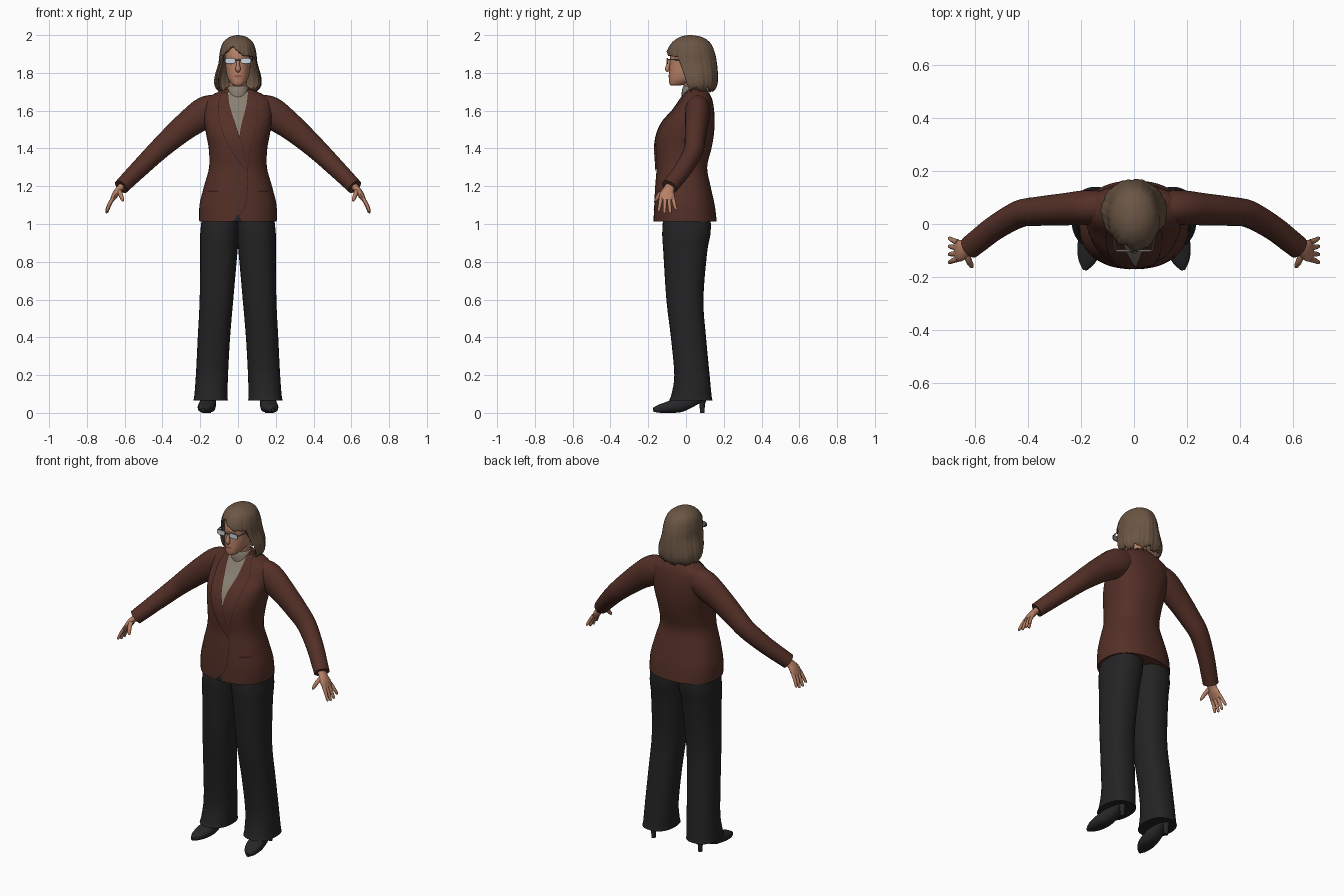
import bpy, math
from mathutils import Vector
from mathutils.bvhtree import BVHTree
import bmesh

if "Cube" in bpy.data.objects:
    bpy.data.objects.remove(bpy.data.objects["Cube"])

X, Y, Z = Vector((1, 0, 0)), Vector((0, 1, 0)), Vector((0, 0, 1))


def material(name, r, g, b):
    m = bpy.data.materials.new(name)
    m.diffuse_color = (r, g, b, 1)
    m.use_nodes = True
    m.node_tree.nodes["Principled BSDF"].inputs["Base Color"].default_value = m.diffuse_color
    return m


JACKET = material("brown_cloth", .088, .029, .020)
SEAM = material("dark_seam", .040, .012, .009)
SWEATER = material("grey_knit", .25, .215, .165)
TROUSER = material("charcoal_cloth", .017, .017, .018)
SHOE = material("black_leather", .021, .021, .023)
HAIR = material("ash_brown_hair", .145, .092, .058)
SKIN = material("skin", .47, .215, .13)
LIPS = material("lips", .30, .10, .075)
LENS = material("pale_lens", .58, .66, .72)
FRAME = material("grey_frame", .16, .16, .17)


def make(name, verts, faces, mat, recalc=True):
    me = bpy.data.meshes.new(name)
    me.from_pydata([tuple(v) for v in verts], [], faces)
    if recalc:
        bm = bmesh.new()
        bm.from_mesh(me)
        bmesh.ops.recalc_face_normals(bm, faces=bm.faces)
        bm.to_mesh(me)
        bm.free()
    me.materials.append(mat)
    ob = bpy.data.objects.new(name, me)
    bpy.context.collection.objects.link(ob)
    return ob


def spline(keys, sub):
    """Smooth interpolation through tuples of numbers."""
    out = []
    for i in range(len(keys) - 1):
        a, b, c, d = (keys[max(i - 1, 0)], keys[i], keys[i + 1],
                      keys[min(i + 2, len(keys) - 1)])
        for s in range(sub):
            t = s / sub
            out.append(tuple(.5 * (2 * q + (r - p) * t + (2 * p - 5 * q + 4 * r - w) * t * t
                                   + (3 * q - p - 3 * r + w) * t ** 3)
                             for p, q, r, w in zip(a, b, c, d)))
    out.append(keys[-1])
    return out


def tube(name, keys, mat, ref=Y, axis=None, n=24, sub=4, power=2.0, side=1):
    """Capped loft through rings (x, y, z, radius_u, radius_v)."""
    pts = spline(keys, sub)
    cen = [Vector(p[:3]) for p in pts]
    verts, faces = [], []
    for i, p in enumerate(pts):
        t = axis or (cen[min(i + 1, len(cen) - 1)] - cen[max(i - 1, 0)]).normalized()
        u = ref.cross(t).normalized()
        v = t.cross(u)
        for k in range(n):
            a = 2 * math.pi * k / n
            c, s = math.cos(a), math.sin(a)
            q = (cen[i] + u * math.copysign(abs(c) ** (2 / power), c) * p[3]
                 + v * math.copysign(abs(s) ** (2 / power), s) * p[4])
            verts.append((q.x * side, q.y, q.z))
    for i in range(len(pts) - 1):
        for k in range(n):
            j = (k + 1) % n
            faces.append((i * n + k, i * n + j, (i + 1) * n + j, (i + 1) * n + k))
    faces += [tuple(range(n)), tuple(range(len(verts) - n, len(verts)))]
    return make(name, verts, faces, mat)


def stack(name, keys, mat, side=1, **kw):
    """Upright loft through level rings (z, x_min, x_max, y_front, y_back)."""
    rings = [((a + b) / 2, (f + k) / 2, z, (b - a) / 2, (k - f) / 2) for z, a, b, f, k in keys]
    return tube(name, rings, mat, axis=Z, side=side, **kw)


def sym(keys):
    return [(z, -w, w, f, b) for z, w, f, b in keys]


def patch(name, base, rows, mat, offset, cols=8, sub=5):
    """Thin cloth panel laid on the front of a base, rows (z, x_left, x_right)."""
    tree = BVHTree.FromPolygons([v.co for v in base.data.vertices],
                                [tuple(p.vertices) for p in base.data.polygons])
    verts, y = [], 0
    rows = spline(rows, sub)
    for z, a, b in rows:
        for c in range(cols + 1):
            x = a + (b - a) * c / cols
            hit = tree.ray_cast(Vector((x, -1, z)), Y)[0]
            y = hit.y if hit else y
            verts.append((x, y - offset, z))
    w = cols + 1
    faces = [(r * w + c, r * w + w + c, r * w + w + c + 1, r * w + c + 1)
             for r in range(len(rows) - 1) for c in range(cols)]
    return make(name, verts, faces, mat, False)


# Jacket body
jacket = stack("jacket_body", sym([
    (1.012, .205, -.17, .163), (1.10, .204, -.168, .152), (1.20, .18, -.163, .13),
    (1.30, .153, -.156, .112), (1.40, .155, -.161, .135), (1.47, .168, -.152, .147),
    (1.54, .178, -.122, .152), (1.60, .182, -.07, .149), (1.655, .172, -.032, .14),
    (1.69, .125, -.008, .125), (1.712, .072, .0, .108)]), JACKET, n=48, power=2.3)

# Sweater panel, lapels and jacket seams
patch("sweater_front", jacket, [(1.70, -.06, .06), (1.6, -.045, .045), (1.5, -.012, .02),
                                (1.44, .004, .008)], SWEATER, .003)
lapels = {"left": [(1.70, .055, .085), (1.62, .045, .105), (1.5, .015, .09),
                   (1.4, .012, .065), (1.29, .045, .05)],
          "right": [(1.70, -.085, -.055), (1.62, -.105, -.045), (1.5, -.085, -.006),
                    (1.4, -.04, .025), (1.28, .042, .05)]}
for i, (side, rows) in enumerate(lapels.items()):
    patch("lapel_edge_" + side, jacket, [(z, a - .002, b + .002) for z, a, b in rows],
          SEAM, .004 + .003 * i)
    patch("lapel_" + side, jacket, rows, JACKET, .0055 + .003 * i)
patch("front_opening_seam", jacket, [(1.28, .046, .05), (1.2, .049, .053), (1.1, .036, .04),
                                     (1.05, .010, .015), (1.02, -.025, -.019)], SEAM, .003, 2)
patch("hem_notch", jacket, [(1.048, -.002, .002), (1.013, -.028, .022)], TROUSER, .004, 4)
patch("pocket_left", jacket, [(1.178, .115, .15), (1.17, .10, .172)], SEAM, .003)
patch("pocket_right", jacket, [(1.178, -.15, -.115), (1.17, -.172, -.10)], SEAM, .003)

# Collars and neck
tube("jacket_collar", [(0, .055, 1.685, .085, .063), (0, .052, 1.712, .072, .056),
                       (0, .052, 1.722, .064, .05)], JACKET, axis=Z)
tube("turtleneck", [(0, .035, 1.64, .062, .055), (0, .032, 1.69, .059, .055),
                    (0, .034, 1.722, .055, .052), (0, .036, 1.73, .05, .047)], SWEATER, axis=Z)
tube("neck", [(0, .036, 1.70, .047, .045), (0, .03, 1.80, .05, .05)], SKIN, axis=Z)

# Head and face
head = stack("head", sym([
    (1.733, .018, -.078, -.035), (1.74, .033, -.087, .0), (1.765, .051, -.09, .06),
    (1.80, .062, -.089, .10), (1.85, .067, -.086, .12), (1.90, .069, -.082, .12),
    (1.94, .058, -.062, .10), (1.97, .032, -.025, .065)]), SKIN, n=32, power=2.2)
tube("nose", [(0, -.083, 1.872, .007, .008), (0, -.093, 1.845, .009, .010),
              (0, -.099, 1.82, .014, .012), (0, -.092, 1.808, .010, .008)], SKIN, n=16)
patch("lips", head, [(1.789, -.012, .012), (1.783, -.024, .024), (1.776, -.013, .013)],
      LIPS, .003)

# Hair: columns hang from the crown to a swept fringe or a bob hem
profile = spline([(2.0, .006, .008, .03), (1.99, .045, -.032, .085), (1.96, .08, -.074, .128),
                  (1.91, .096, -.10, .152), (1.85, .103, -.10, .164), (1.78, .122, -.08, .169),
                  (1.73, .121, -.065, .163), (1.695, .095, -.035, .14)], 10)


def hair_ring(z):
    for a, b in zip(profile, profile[1:]):
        if z >= b[0]:
            t = (a[0] - z) / (a[0] - b[0])
            return [p + (q - p) * t for p, q in zip(a, b)]
    return profile[-1]


verts, faces, n, m = [], [], 120, 28
for k in range(n):
    a = -math.pi + 2 * math.pi * k / n
    deg = math.degrees(a)
    drop = min(max((abs(deg) - 58) / 14, 0), 1)
    fringe = 1.888 + .05 * math.exp(-((deg + 20) / 26) ** 2) + .003 * math.sin(13 * a)
    hem = 1.708 + .009 * math.sin(9 * a) + .005 * math.sin(23 * a + 1)
    bottom = fringe + (hem - fringe) * drop
    for j in range(m + 1):
        s = (j / m) ** 1.5
        z, w, f, b = hair_ring(2.0 - (2.0 - bottom) * s)
        wave = 1 + s * (.018 * math.sin(11 * a + 4 * z) + .012 * math.sin(27 * a))
        verts.append((w * wave * math.sin(a), (f + b) / 2 - (b - f) / 2 * wave * math.cos(a), z))
for k in range(n):
    o, p = k * (m + 1), ((k + 1) % n) * (m + 1)
    faces += [(o + j, o + j + 1, p + j + 1, p + j) for j in range(m)]
faces.append(tuple(k * (m + 1) for k in reversed(range(n))))
hair = make("hair", verts, faces, HAIR, False)
shell = hair.modifiers.new("thickness", 'SOLIDIFY')
shell.thickness = .012
shell.offset = -1

# Glasses bridge
tube("glasses_bridge", [(-.016, -.1, 1.869, .003, .003), (.016, -.1, 1.869, .003, .003)],
     FRAME, n=8)

for side, tag in ((1, "left"), (-1, "right")):
    # Glasses
    for part, mat, y0, y1, grow in (("rim", FRAME, -.101, -.096, .003),
                                    ("lens", LENS, -.103, -.1005, 0)):
        tube(f"glasses_{part}_{tag}", [(.041, y0, 1.864, .025 + grow, .013 + grow),
                                       (.041, y1, 1.864, .025 + grow, .013 + grow)],
             mat, ref=Z, power=3, sub=1, side=side)
    tube("glasses_arm_" + tag, [(.068, -.098, 1.87, .003, .003), (.075, -.06, 1.87, .003, .003),
                                (.074, .02, 1.866, .003, .003)], FRAME, ref=Z, n=8, side=side)
    # Sleeve
    tube("sleeve_" + tag, [
        (.10, .062, 1.615, .07, .06), (.17, .062, 1.592, .084, .066), (.27, .055, 1.523, .072, .06),
        (.36, .048, 1.447, .062, .055), (.43, .038, 1.383, .055, .051),
        (.52, -.012, 1.295, .048, .047), (.59, -.066, 1.225, .043, .045),
        (.618, -.088, 1.197, .041, .044)], JACKET, side=side)
    # Hand with fingers and thumb
    tube("palm_" + tag, [(.605, -.078, 1.21, .02, .025), (.632, -.093, 1.18, .018, .03),
                         (.65, -.1, 1.155, .017, .04), (.668, -.102, 1.125, .011, .04)],
         SKIN, n=16, side=side)
    for i, length in enumerate((.058, .068, .066, .052)):
        y = -.132 + .021 * i
        spread = -.012 + .009 * i
        tube(f"finger_{i + 1}_{tag}", [
            (.662, y, 1.137, .010, .011), (.682, y + spread * .5, 1.13 - length * .5, .009, .0095),
            (.694, y + spread, 1.13 - length, .007, .007),
            (.695, y + spread, 1.126 - length, .003, .003)], SKIN, n=10, side=side)
    tube("thumb_" + tag, [(.632, -.105, 1.18, .013, .013), (.622, -.138, 1.158, .012, .012),
                          (.612, -.157, 1.13, .009, .009), (.609, -.161, 1.12, .004, .004)],
         SKIN, ref=X, n=10, side=side)
    # Trouser leg
    stack("trouser_leg_" + tag, [
        (1.04, -.01, .19, -.12, .13), (.95, -.006, .20, -.126, .13), (.85, .003, .20, -.12, .112),
        (.60, .025, .203, -.104, .092), (.40, .042, .213, -.08, .106), (.20, .053, .223, -.062, .125),
        (.095, .055, .231, -.078, .135), (.066, .054, .236, -.09, .14)], TROUSER, n=32,
        power=2.3, side=side)
    # Heeled shoe
    tube("shoe_" + tag, [
        (.155, .105, .092, .028, .025), (.155, .04, .078, .038, .04), (.16, -.03, .045, .043, .041),
        (.168, -.09, .031, .046, .031), (.178, -.14, .022, .032, .022),
        (.185, -.172, .016, .009, .011)], SHOE, ref=Z, power=2.4, side=side)
    tube("shoe_heel_" + tag, [(.155, .088, .085, .028, .026), (.155, .086, .045, .015, .015),
                              (.155, .086, 0, .012, .012)], SHOE, axis=Z, n=16, side=side)

# Smooth shading with sharp edges kept
for ob in bpy.data.objects:
    ob.select_set(True)
bpy.context.view_layer.objects.active = jacket
bpy.ops.object.shade_smooth_by_angle(angle=math.radians(45))
